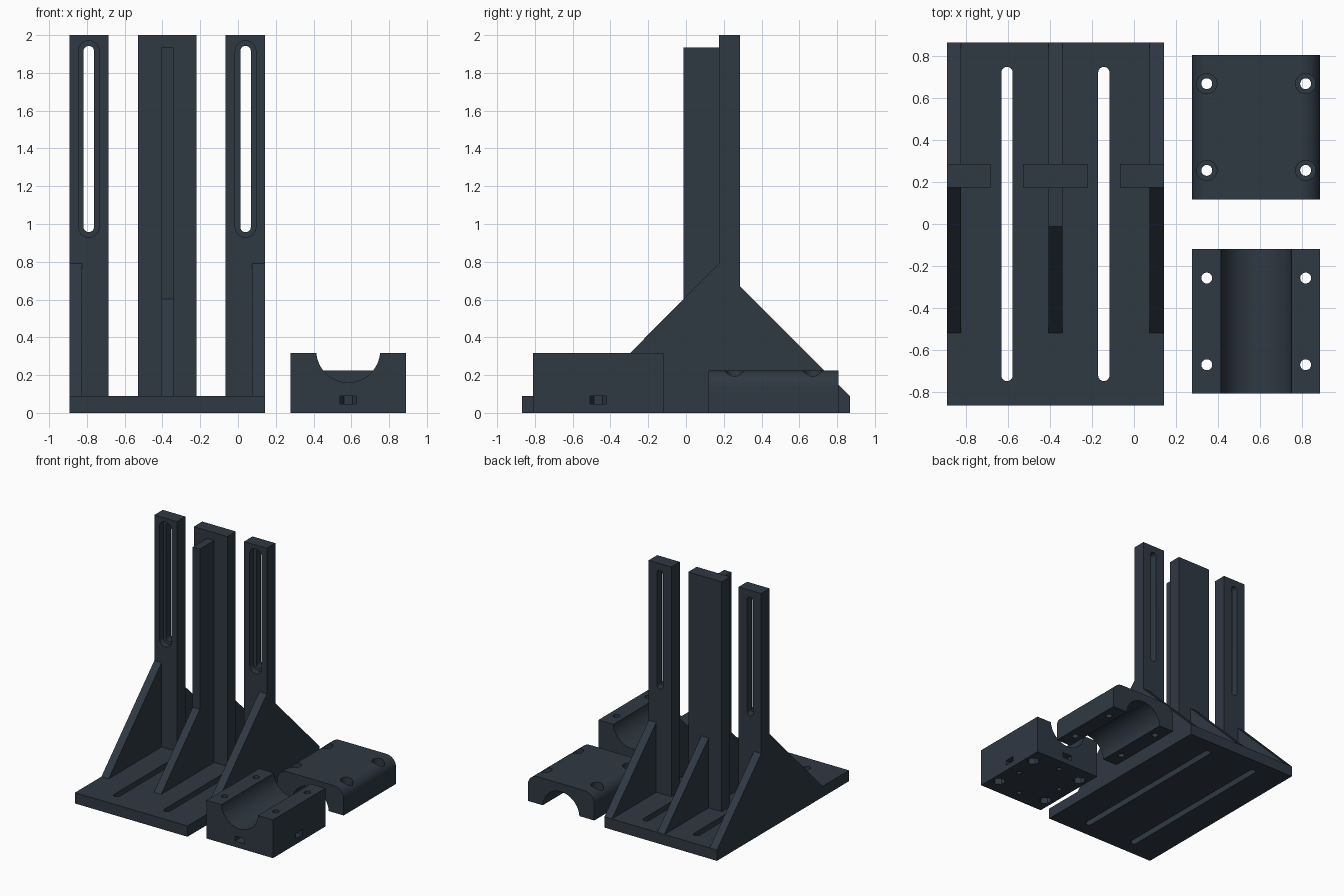
import bpy, bmesh, math
from mathutils import Vector

old = bpy.data.objects.get("Cube")
if old:
    bpy.data.objects.remove(old, do_unlink=True)

slate = bpy.data.materials.new("dark slate")
slate.use_nodes = True
COLOUR = (0.028, 0.040, 0.055, 1)
slate.diffuse_color = COLOUR
slate.node_tree.nodes["Principled BSDF"].inputs["Base Color"].default_value = COLOUR


def prism(name, pts, axis, lo, hi):
    """Extrude a 2D outline along an axis; outline is (y,z), (x,z) or (x,y)."""
    def place(p, d):
        q = list(p)
        q.insert("xyz".index(axis), d)
        return Vector(q)
    bm = bmesh.new()
    face = bm.faces.new([bm.verts.new(place(p, lo)) for p in pts])
    ext = bmesh.ops.extrude_face_region(bm, geom=[face])
    shift = place((0, 0), hi - lo)
    bmesh.ops.translate(bm, vec=shift, verts=[v for v in ext["geom"] if isinstance(v, bmesh.types.BMVert)])
    bmesh.ops.recalc_face_normals(bm, faces=bm.faces)
    mesh = bpy.data.meshes.new(name)
    bm.to_mesh(mesh)
    bm.free()
    mesh.materials.append(slate)
    ob = bpy.data.objects.new(name, mesh)
    bpy.context.collection.objects.link(ob)
    return ob


def rect(x0, x1, y0, y1):
    return [(x0, y0), (x1, y0), (x1, y1), (x0, y1)]


def stadium(cx, cy, r, half=0.0, n=32):
    """Slot outline, long in the second coordinate; a circle when half is 0."""
    angles = [(i + 0.5) * math.tau / n for i in range(n)]
    return [(cx + r * math.cos(a), cy + r * math.sin(a) + math.copysign(half, math.sin(a)))
            for a in angles]


def cut(ob, cutters):
    for c in cutters:
        c.hide_render = True
        mod = ob.modifiers.new("cut", "BOOLEAN")
        mod.operation, mod.solver, mod.object = "DIFFERENCE", "EXACT", c
        bpy.context.view_layer.objects.active = ob
        bpy.ops.object.modifier_apply(modifier=mod.name)
        bpy.data.objects.remove(c, do_unlink=True)


def smooth(ob):
    bpy.ops.object.select_all(action="DESELECT")
    ob.select_set(True)
    bpy.context.view_layer.objects.active = ob
    bpy.ops.object.shade_smooth_by_angle(angle=math.radians(30))


# Base plate with two long slots
MID = -0.375
T = 0.09
base = prism("base_plate", rect(-0.892, 0.143, -0.867, 0.867), "z", 0, T)
cut(base, [prism("cutter", stadium(MID + s * 0.231, 0, 0.027, 0.723), "z", -0.1, 0.2)
           for s in (-1, 1)])
smooth(base)

# Uprights; the outer two have recessed slots
F, B = 0.175, 0.286
prism("centre_post", rect(MID - 0.154, MID + 0.154, F, B), "z", T, 2)
for side, x0, x1, cx in (("right", -0.892, -0.685, -0.79), ("left", -0.066, 0.143, 0.04)):
    post = prism(side + "_post", rect(x0, x1, F, B), "z", T, 2)
    cut(post, [prism("cutter", stadium(cx, 1.45, 0.055, 0.465), "y", F - 0.1, F + 0.05),
               prism("cutter", stadium(cx, 1.45, 0.028, 0.465), "y", F - 0.1, B + 0.1)])
    smooth(post)

# Triangular ribs before and behind each upright
for side, x0, x1 in (("right", -0.892, -0.825), ("centre", -0.408, -0.342), ("left", 0.074, 0.143)):
    front = [(F, T), (-0.52, T), (F, 0.79)]
    if side == "centre":
        front = [(F, T), (-0.52, T), (-0.013, 0.603), (-0.013, 1.935), (F, 1.935)]
    prism(side + "_front_rib", front, "x", x0, x1)
    prism(side + "_back_rib", [(B, T), (0.867, T), (B, 0.67)], "x", x0, x1)

# Clamp shared sizes
CX, HX, HY = 0.5835, 0.3055, 0.345
BX, BY, R = 0.236, 0.207, 0.169
corners = [(sx * BX, sy * BY) for sx in (-1, 1) for sy in (-1, 1)]

# Lower clamp block: saddle, bolt holes, hex bores, side nut traps
CY, H = -0.465, 0.318
block = prism("clamp_block", rect(CX - HX, CX + HX, CY - HY, CY + HY), "z", 0, H)
cutters = [prism("cutter", stadium(CX, H + 0.012, R, n=64), "y", CY - 0.5, CY + 0.5)]
for dx, dy in corners:
    cutters += [prism("cutter", stadium(CX + dx, CY + dy, 0.026), "z", -0.1, 0.5),
                prism("cutter", stadium(CX + dx, CY + dy, 0.05, n=6), "z", -0.1, 0.06)]
for k in range(4):
    a = k * math.pi / 2
    edge = HX if k % 2 == 0 else HY

    def spin(u, v):
        return (CX + u * math.cos(a) - v * math.sin(a), CY + u * math.sin(a) + v * math.cos(a))
    depth = edge - 0.1
    trap = [(edge + 0.1, -0.044), (edge + 0.1, 0.044), (depth, 0.044),
            (depth - 0.038, 0.022), (depth - 0.038, -0.022), (depth, -0.044)]
    cutters += [prism("cutter", [spin(*p) for p in trap], "z", 0.048, 0.09),
                prism("cutter", stadium(*spin(depth, 0), 0.02, n=16), "z", -0.1, 0.07)]
cut(block, cutters)
smooth(block)

# Upper clamp cap: rounded shoulders, arch below, counterbored bolt holes
CY, H, FR = 0.463, 0.225, 0.09
outline = [(CX - HX, 0), (CX + HX, 0)]
for s, start in ((1, 0), (-1, math.pi / 2)):
    for i in range(13):
        a = start + i * math.pi / 24
        outline.append((CX + s * (HX - FR) + FR * math.cos(a), H - FR + FR * math.sin(a)))
cap = prism("clamp_cap", outline, "y", CY - HY, CY + HY)
cutters = [prism("cutter", stadium(CX, -0.012, R, n=64), "y", CY - 0.5, CY + 0.5)]
for dx, dy in corners:
    cutters += [prism("cutter", stadium(CX + dx, CY + dy, 0.026), "z", -0.1, 0.5),
                prism("cutter", stadium(CX + dx, CY + dy, 0.048), "z", 0.16, 0.5)]
cut(cap, cutters)
smooth(cap)
